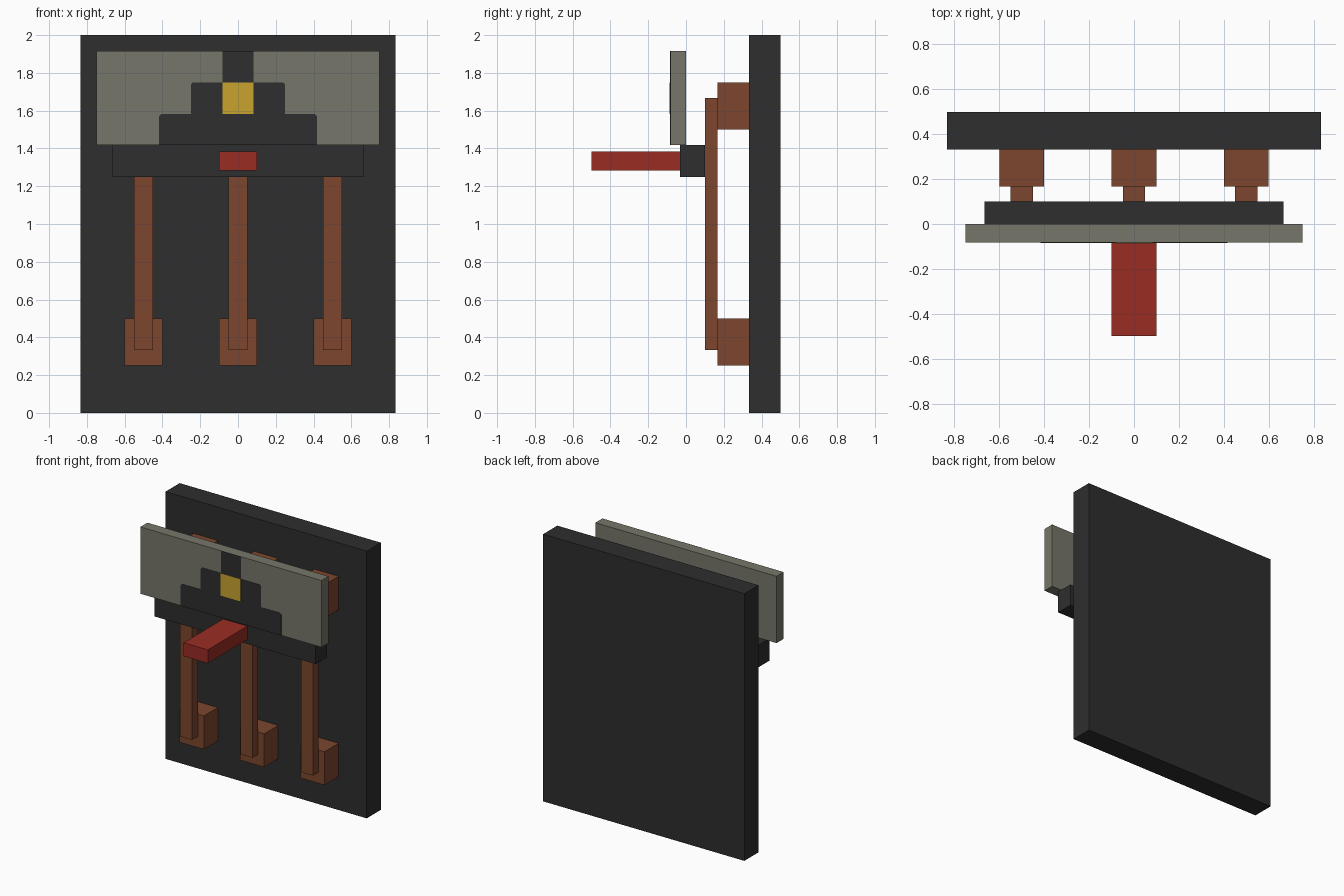
import bpy
import bmesh

cube = bpy.data.objects.get("Cube")
if cube:
    bpy.data.objects.remove(cube, do_unlink=True)


def material(name, rgb):
    """Make a flat material from 0-255 screen colour values."""
    linear = [((c / 255 + 0.055) / 1.055) ** 2.4 for c in rgb] + [1]
    mat = bpy.data.materials.new(name)
    mat.use_nodes = True
    mat.diffuse_color = linear
    mat.node_tree.nodes["Principled BSDF"].inputs["Base Color"].default_value = linear
    return mat


charcoal = material("charcoal", (46, 46, 46))
copper = material("copper", (124, 70, 46))
stone = material("stone_grey", (118, 118, 106))
red = material("handle_red", (154, 44, 36))
gold = material("gold", (200, 164, 46))


def extrude_profile(name, outline, y0, y1, mat):
    """Extrude an x-z outline from y0 (front) to y1 (back)."""
    bm = bmesh.new()
    face = bm.faces.new([bm.verts.new((x, y0, z)) for x, z in outline])
    result = bmesh.ops.extrude_face_region(bm, geom=[face])
    moved = [v for v in result["geom"] if isinstance(v, bmesh.types.BMVert)]
    bmesh.ops.translate(bm, verts=moved, vec=(0, y1 - y0, 0))
    bmesh.ops.recalc_face_normals(bm, faces=bm.faces)
    mesh = bpy.data.meshes.new(name)
    bm.to_mesh(mesh)
    bm.free()
    mesh.materials.append(mat)
    obj = bpy.data.objects.new(name, mesh)
    bpy.context.collection.objects.link(obj)
    return obj


def box(name, xc, half, y0, y1, z0, z1, mat):
    a, b = xc - half, xc + half
    return extrude_profile(name, [(a, z0), (b, z0), (b, z1), (a, z1)], y0, y1, mat)


# Backboard
box("backboard", 0, 0.833, 0.333, 0.5, 0, 2, charcoal)

# Three blades, each held by a lower and an upper contact block
for side, x in (("right", -0.5), ("middle", 0), ("left", 0.5)):
    box(f"{side}_blade", x, 0.05, 0.1, 0.167, 0.333, 1.667, copper)
    box(f"{side}_lower_contact", x, 0.1, 0.167, 0.333, 0.25, 0.5, copper)
    box(f"{side}_upper_contact", x, 0.1, 0.167, 0.333, 1.5, 1.75, copper)

# Crossbar joining the blades, with the pull handle
box("crossbar", 0, 0.667, -0.033, 0.1, 1.25, 1.417, charcoal)
box("handle", 0, 0.1, -0.5, -0.033, 1.283, 1.383, red)

# Sign panel
box("sign_panel", 0, 0.75, -0.083, 0, 1.417, 1.917, stone)

# Stepped emblem painted on the panel, with slightly cut corners
c = 0.012
half = [(0.417, 1.417)]
for x, z in ((0.417, 1.583), (0.25, 1.75)):
    half += [(x, z - c), (x - c, z), (x - 0.167, z)]
half.append((0.083, 1.917))
outline = half + [(-x, z) for x, z in reversed(half)]
extrude_profile("sign_emblem", outline, -0.085, -0.083, charcoal)
box("emblem_centre", 0, 0.083, -0.087, -0.085, 1.583, 1.75, gold)
